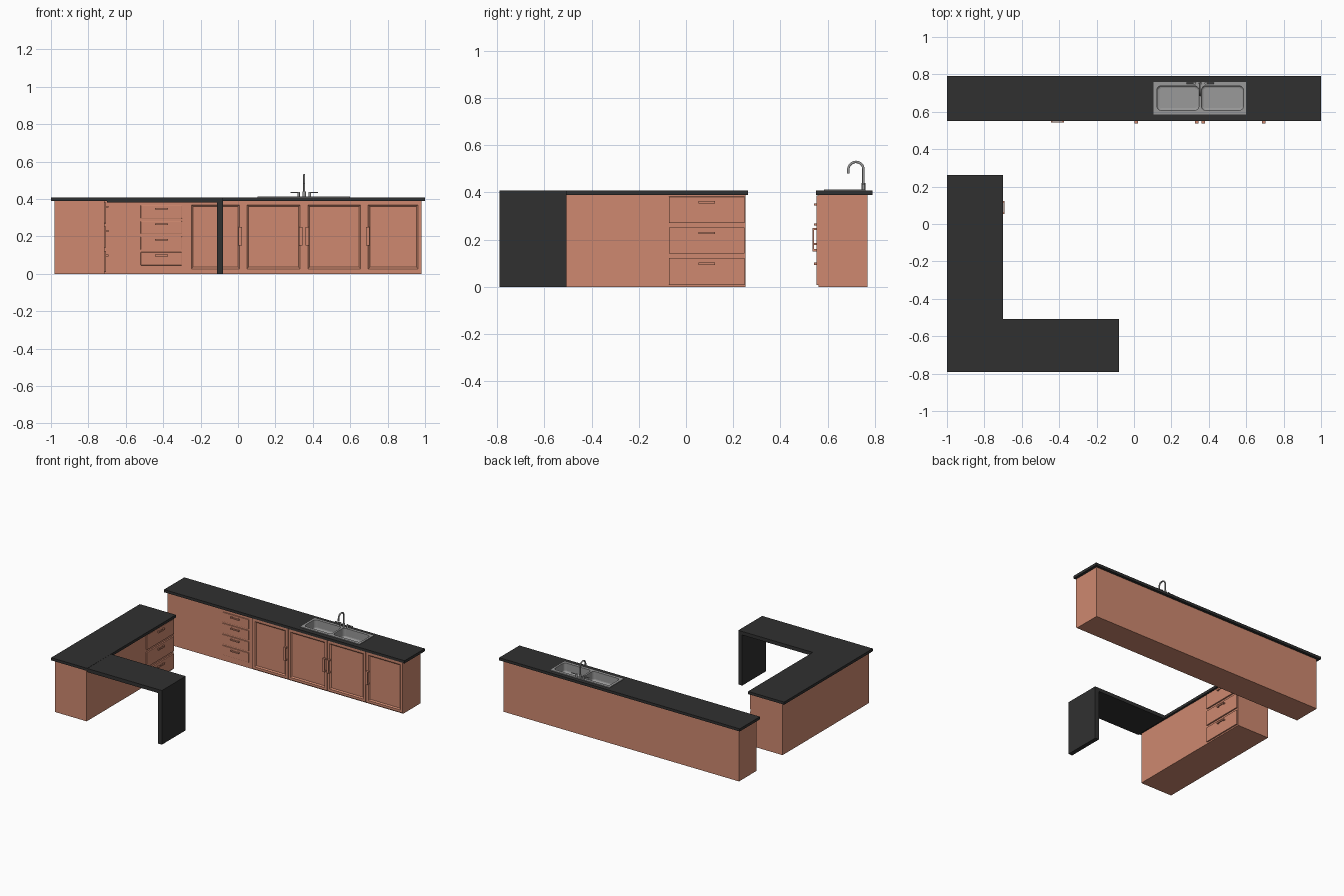
import bpy, bmesh
from math import sin, cos, pi
from mathutils import Vector

if "Cube" in bpy.data.objects:
    bpy.data.objects.remove(bpy.data.objects["Cube"])


def material(name, rgb):
    m = bpy.data.materials.new(name)
    m.diffuse_color = (*rgb, 1)
    m.use_nodes = True
    m.node_tree.nodes["Principled BSDF"].inputs["Base Color"].default_value = m.diffuse_color
    return m


WOOD = material("wood", (0.62, 0.25, 0.16))
STONE = material("dark_stone", (0.03, 0.03, 0.03))
STEEL = material("steel", (0.32, 0.32, 0.32))


def finish(name, bm, mat):
    me = bpy.data.meshes.new(name)
    bmesh.ops.recalc_face_normals(bm, faces=bm.faces[:])
    bm.to_mesh(me)
    bm.free()
    ob = bpy.data.objects.new(name, me)
    bpy.context.collection.objects.link(ob)
    if mat:
        me.materials.append(mat)
    return ob


def add_box(bm, x, y, z):
    vs = bmesh.ops.create_cube(bm, size=1)["verts"]
    for v in vs:
        v.co = Vector((r[0] + (c + 0.5) * (r[1] - r[0]) for c, r in zip(v.co, (x, y, z))))
    return vs


def box(name, x, y, z, mat, bevel=0):
    bm = bmesh.new()
    add_box(bm, x, y, z)
    ob = finish(name, bm, mat)
    if bevel:
        b = ob.modifiers.new("bevel", "BEVEL")
        b.width, b.segments = bevel, 2
    return ob


def cut(ob, cutter):
    m = ob.modifiers.new("cut", "BOOLEAN")
    m.operation, m.solver, m.object = "DIFFERENCE", "EXACT", cutter
    cutter.hide_render = True
    cutter.hide_viewport = True


def tube(name, pts, r, mat):
    cu = bpy.data.curves.new(name, "CURVE")
    cu.dimensions = "3D"
    cu.bevel_depth, cu.bevel_resolution, cu.use_fill_caps = r, 3, True
    sp = cu.splines.new("POLY")
    sp.points.add(len(pts) - 1)
    for p, c in zip(sp.points, pts):
        p.co = (*c, 1)
    ob = bpy.data.objects.new(name, cu)
    bpy.context.collection.objects.link(ob)
    cu.materials.append(mat)
    return ob


# Handle facing -y: grip bar and two posts
def handle(name, x, z, y_face, reach, vertical):
    bm = bmesh.new()
    y0 = y_face - reach
    ends = z if vertical else x
    add_box(bm, x, (y0, y0 + 0.006), z)
    for a in (ends[0], ends[1] - 0.01):
        px, pz = (x, (a, a + 0.01)) if vertical else ((a, a + 0.01), z)
        add_box(bm, px, (y0 + 0.005, y_face + 0.003), pz)
    return finish(name, bm, WOOD)


# Cabinet door with recessed panel
def door(name, x, z, y):
    bm = bmesh.new()
    add_box(bm, x, y, z)
    front = min(bm.faces, key=lambda f: f.calc_center_median().y)
    bmesh.ops.inset_region(bm, faces=[front], thickness=0.026)
    bmesh.ops.inset_region(bm, faces=[front], thickness=0.012, depth=-0.008)
    return finish(name, bm, WOOD)


# Back run: carcass and worktop
back_body = box("back_cabinet", (-0.98, 0.98), (0.562, 0.77), (0, 0.39), WOOD)
back_top = box("back_worktop", (-1, 1), (0.55, 0.79), (0.388, 0.408), STONE)

# Four doors with upright handles
DOORS = [(-0.267, 0.026, 0.012), (0.03, 0.351, 0.335), (0.355, 0.674, 0.37), (0.678, 0.98, 0.693)]
for i, (x0, x1, hx) in enumerate(DOORS, 1):
    door(f"door_{i}", (x0, x1), (0.008, 0.386), (0.554, 0.568))
    handle(f"door_handle_{i}", (hx - 0.009, hx + 0.009), (0.15, 0.25), 0.554, 0.018, True)

# Small drawer stack
for i in range(4):
    z = 0.045 + i * 0.0835
    box(f"small_drawer_{i + 1}", (-0.52, -0.3), (0.555, 0.568), (z, z + 0.07), WOOD, 0.002)
    handle(f"small_drawer_handle_{i + 1}", (-0.445, -0.375), (z + 0.048, z + 0.057), 0.555, 0.013, False)

# Double sink with two rounded bowls
sink = box("sink", (0.105, 0.6), (0.585, 0.76), (0.33, 0.413), STEEL)
hole = box("sink_hole_cutter", (0.108, 0.597), (0.588, 0.757), (0.332, 0.5), None)
cut(back_top, hole)
cut(back_body, hole)
for i, (x0, x1) in enumerate([(0.123, 0.347), (0.361, 0.585)], 1):
    bm = bmesh.new()
    add_box(bm, (x0, x1), (0.608, 0.738), (0.345, 0.45))
    up = [e for e in bm.edges if abs(e.verts[0].co.z - e.verts[1].co.z) > 0.05]
    bmesh.ops.bevel(bm, geom=up, offset=0.022, segments=5, profile=0.5, affect="EDGES")
    low = [e for e in bm.edges if max(v.co.z for v in e.verts) < 0.346]
    bmesh.ops.bevel(bm, geom=low, offset=0.012, segments=3, profile=0.5, affect="EDGES")
    cut(sink, finish(f"bowl_cutter_{i}", bm, None))

# Gooseneck tap with two levers
FX, FY = 0.354, 0.752
arch = [(FX, FY - 0.032 + 0.032 * cos(t * pi / 14), 0.497 + 0.032 * sin(t * pi / 14)) for t in range(15)]
tube("tap_spout", [(FX, FY, 0.41)] + arch + [(FX, FY - 0.064, 0.48)], 0.0055, STEEL)
tube("tap_base", [(FX, FY, 0.41), (FX, FY, 0.44)], 0.009, STEEL)
for side, s in (("left", -1), ("right", 1)):
    tube(f"tap_valve_{side}", [(FX + s * 0.03, FY, 0.41), (FX + s * 0.03, FY, 0.438)], 0.007, STEEL)
    tube(f"tap_lever_{side}", [(FX + s * 0.022, FY, 0.434), (FX + s * 0.074, FY, 0.434)], 0.0035, STEEL)

# Peninsula: cabinet, worktop, desk slab and end leg
box("side_cabinet", (-0.98, -0.715), (-0.775, 0.253), (0, 0.39), WOOD)
box("side_worktop", (-1, -0.7), (-0.79, 0.263), (0.388, 0.408), STONE)
box("desk_slab", (-0.7, -0.08), (-0.79, -0.507), (0.38, 0.407), STONE)
box("desk_leg", (-0.112, -0.08), (-0.79, -0.507), (0, 0.381), STONE)

# Three wide drawers facing +x
for i in range(3):
    z = 0.01 + i * 0.13
    box(f"wide_drawer_{i + 1}", (-0.72, -0.705), (-0.072, 0.248), (z, z + 0.112), WOOD, 0.002)
    h = handle(f"wide_drawer_handle_{i + 1}", (-0.035, 0.035), (z + 0.083, z + 0.093), 0, 0.013, False)
    h.location = (-0.705, 0.088, 0)
    h.rotation_euler.z = pi / 2
